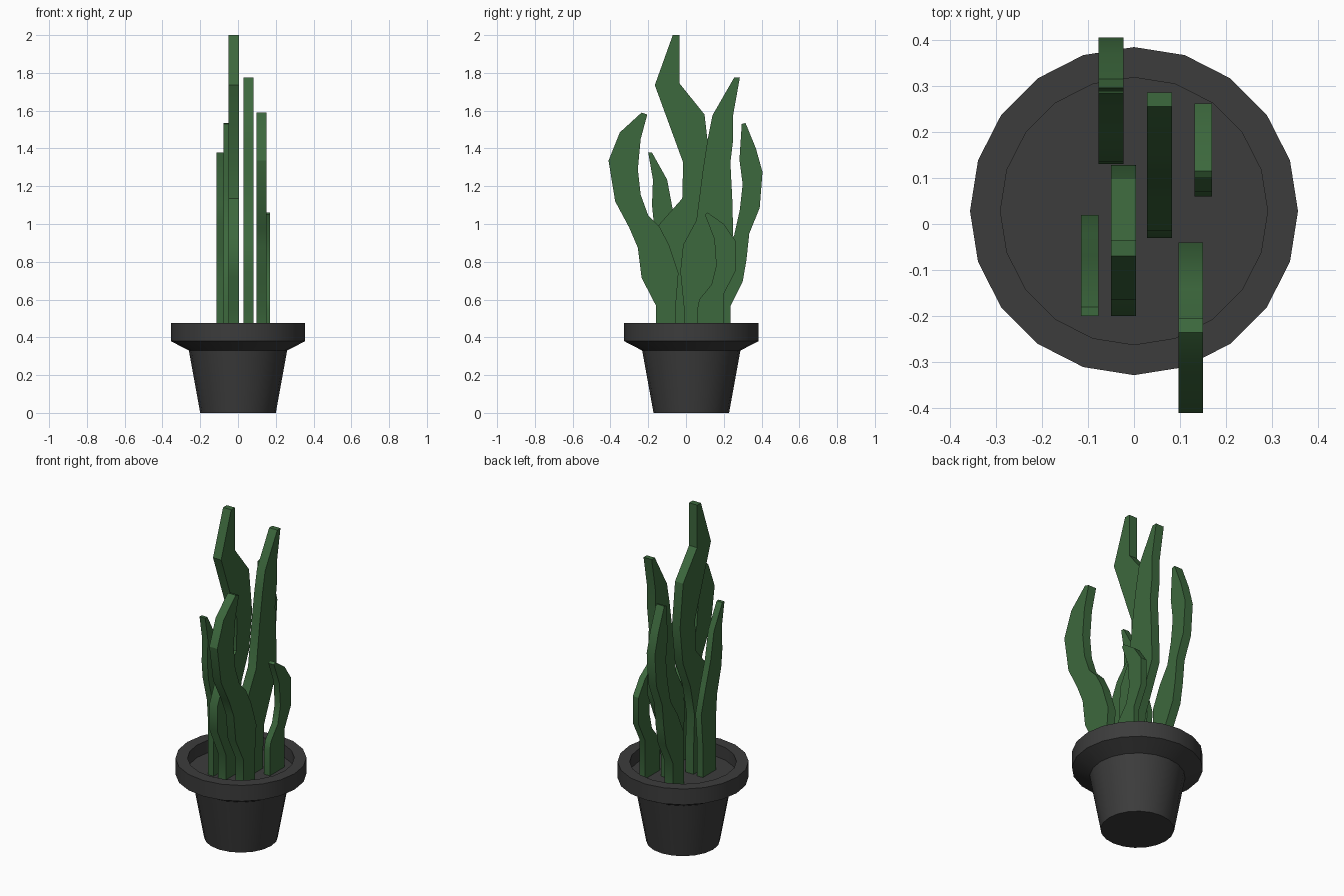
import bpy, bmesh, math

cube = bpy.data.objects.get("Cube")
if cube:
    bpy.data.objects.remove(cube, do_unlink=True)


def make_material(name, colour):
    mat = bpy.data.materials.new(name)
    mat.use_nodes = True
    mat.diffuse_color = colour
    mat.node_tree.nodes["Principled BSDF"].inputs["Base Color"].default_value = colour
    return mat


green = make_material("leaf green", (0.046, 0.14, 0.047, 1))
grey = make_material("dark grey clay", (0.045, 0.045, 0.045, 1))


def finish(name, bm, mat):
    bmesh.ops.recalc_face_normals(bm, faces=bm.faces)
    mesh = bpy.data.meshes.new(name)
    bm.to_mesh(mesh)
    bm.free()
    mesh.materials.append(mat)
    obj = bpy.data.objects.new(name, mesh)
    bpy.context.collection.objects.link(obj)
    bpy.ops.object.select_all(action="DESELECT")
    obj.select_set(True)
    bpy.context.view_layer.objects.active = obj
    bpy.ops.object.shade_smooth_by_angle(angle=math.radians(30))
    return obj


def lathe(name, profile, mat, centre_y, sides=20):
    """Turn a (radius, height) profile and cap both ends."""
    bm = bmesh.new()
    rings = []
    for r, z in profile:
        angles = [math.tau * i / sides for i in range(sides)]
        rings.append([bm.verts.new((r * math.cos(a), centre_y + r * math.sin(a), z))
                      for a in angles])
    for low, high in zip(rings, rings[1:]):
        for i in range(sides):
            j = (i + 1) % sides
            bm.faces.new((low[i], low[j], high[j], high[i]))
    bm.faces.new(rings[0])
    bm.faces.new(rings[-1])
    return finish(name, bm, mat)


SOIL = 0.4


def leaf(name, x_min, x_max, outline):
    """Extrude a flat (y, z) outline into a slab from x_min to x_max."""
    bm = bmesh.new()
    points = [(outline[0][0], SOIL)] + outline + [(outline[-1][0], SOIL)]
    face = bm.faces.new([bm.verts.new((x_min, y, z)) for y, z in points])
    new = bmesh.ops.extrude_face_region(bm, geom=[face])["geom"]
    moved = [v for v in new if isinstance(v, bmesh.types.BMVert)]
    bmesh.ops.translate(bm, verts=moved, vec=(x_max - x_min, 0, 0))
    return finish(name, bm, green)


# Pot with flared rim, hollow down to the soil level
lathe("pot", [(0.2, 0), (0.26, 0.33), (0.356, 0.38), (0.356, 0.475),
              (0.29, 0.475), (0.29, SOIL)], grey, 0.028)

# Leaves, each outlined up one edge and down the other
leaf("front_curved_leaf", 0.097, 0.15, [
    (-.16, .57), (-.235, .715), (-.255, .875), (-.3, .98), (-.375, 1.12),
    (-.41, 1.335), (-.35, 1.485), (-.235, 1.59), (-.205, 1.58), (-.24, 1.45),
    (-.255, 1.29), (-.24, 1.155), (-.2, 1.045), (-.14, .985), (-.09, .89),
    (-.04, .74), (-.055, .555)])

leaf("back_curved_leaf", -0.077, -0.023, [
    (.13, .555), (.135, .72), (.19, .84), (.255, .94), (.285, 1.075),
    (.3, 1.21), (.283, 1.34), (.295, 1.53), (.315, 1.535), (.37, 1.4),
    (.405, 1.275), (.39, 1.085), (.335, .95), (.32, .81), (.3, .695),
    (.235, .565)])

leaf("tall_leaf", -0.05, 0.004, [
    (-.12, .55), (-.2, .72), (-.2, .87), (-.14, 1), (-.02, 1.135),
    (-.015, 1.325), (-.165, 1.735), (-.07, 2), (-.035, 2), (-.035, 1.745),
    (.098, 1.58), (.128, 1.32), (.1, 1.1), (.03, .94), (-.01, .75), (0, .55)])

leaf("straight_leaf", 0.028, 0.082, [
    (-.01, .55), (-.03, .75), (-.015, .89), (.055, 1.02), (.09, 1.29),
    (.115, 1.45), (.14, 1.575), (.255, 1.775), (.285, 1.775), (.25, 1.58),
    (.25, 1.45), (.235, 1.325), (.245, 1.13), (.25, .94), (.19, .8),
    (.13, .66), (.12, .5)])

leaf("short_left_leaf", 0.131, 0.169, [
    (.06, .55), (.07, .6), (.135, .68), (.16, .78), (.15, .92), (.1, 1.05),
    (.115, 1.06), (.2, 1), (.262, .91), (.262, .75), (.2, .63)])

leaf("short_right_leaf", -0.115, -0.077, [
    (-.12, .55), (-.12, .72), (-.13, .85), (-.17, 1), (-.18, 1.1),
    (-.175, 1.235), (-.2, 1.378), (-.18, 1.378), (-.1, 1.235), (-.07, 1.075),
    (-.02, .92), (.02, .78), (.005, .6)])
